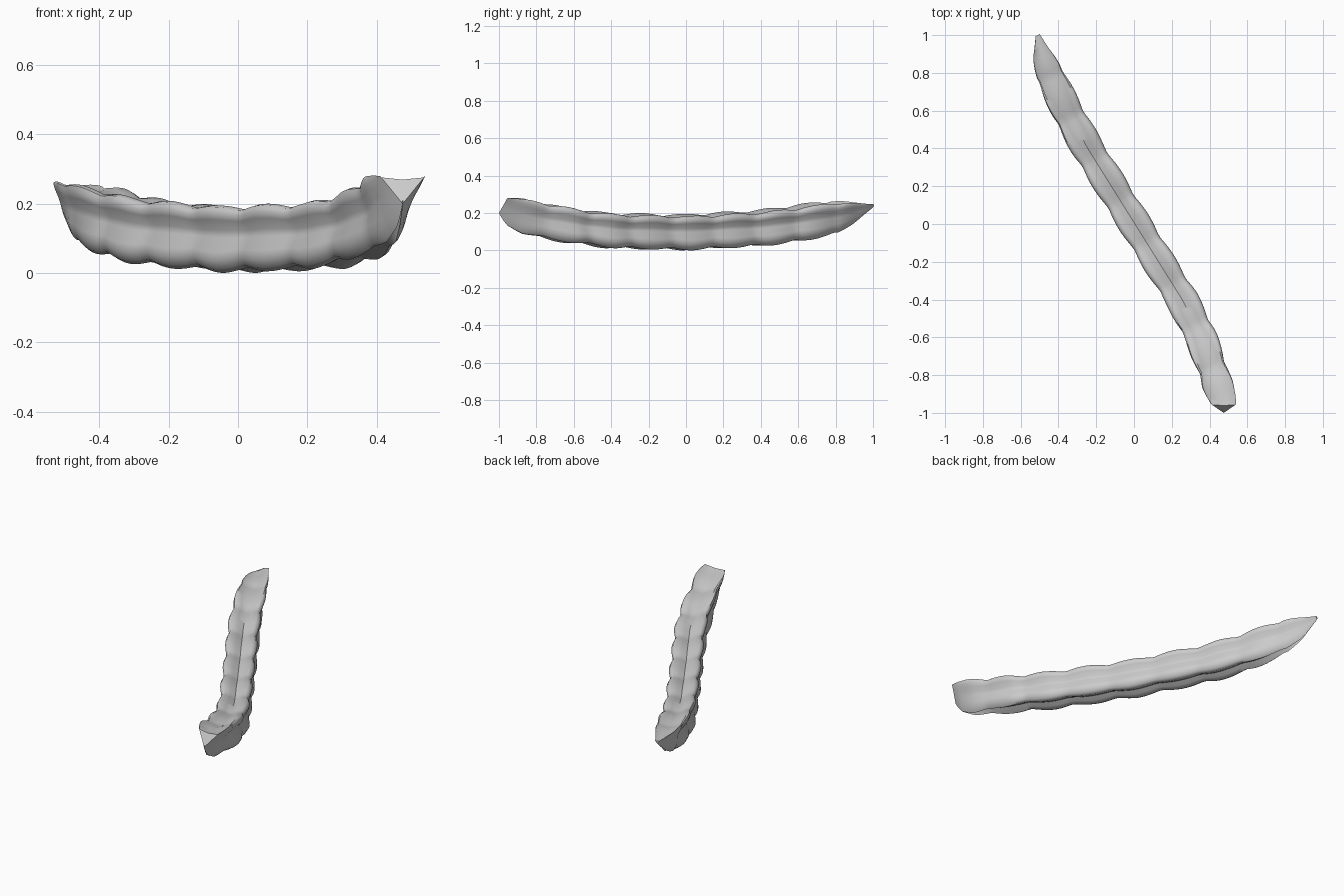
import bpy, bmesh, math
from mathutils import Vector

cube = bpy.data.objects.get("Cube")
if cube:
    bpy.data.objects.remove(cube, do_unlink=True)

# Spine stations: y, x, bottom z, top z, half width, keel lean, triangle blend
STATIONS = [
    (-0.955, 0.475, 0.20, 0.28, 0.065, 0.045, 1),
    (-0.92, 0.465, 0.14, 0.28, 0.075, 0.045, 0.95),
    (-0.85, 0.443, 0.095, 0.27, 0.083, 0.03, 0.75),
    (-0.75, 0.41, 0.065, 0.25, 0.084, 0.01, 0.4),
    (-0.6, 0.355, 0.04, 0.22, 0.084, 0, 0.12),
    (-0.4, 0.255, 0.015, 0.195, 0.083, 0, 0),
    (0, 0.005, 0.005, 0.185, 0.083, 0, 0),
    (0.4, -0.245, 0.027, 0.208, 0.083, 0, 0),
    (0.6, -0.355, 0.052, 0.235, 0.083, 0, 0.15),
    (0.8, -0.45, 0.09, 0.26, 0.08, 0, 0.6),
    (0.9, -0.49, 0.15, 0.255, 0.05, 0, 0.85),
    (1, -0.51, 0.23, 0.247, 0.012, 0, 1),
]

# Half of the four-winged section, bottom groove to top groove: width, height
HALF = [(0, 0.12), (0.3, 0.05), (0.6, 0), (0.82, 0.05), (0.97, 0.18), (0.96, 0.31),
        (0.72, 0.52), (0.7, 0.63), (0.94, 0.78), (1, 0.88), (0.9, 0.97),
        (0.7, 1), (0.35, 0.95), (0, 0.87)]
SECTION = HALF + [(-w, h) for w, h in reversed(HALF[1:-1])]
RIPPLE = 0.22


def station(y):
    for a, b in zip(STATIONS, STATIONS[1:]):
        if y <= b[0]:
            t = (y - a[0]) / (b[0] - a[0])
            return [p + (q - p) * t for p, q in zip(a, b)]
    return list(STATIONS[-1])


def ring(y):
    _, x, low, high, half, lean, tri = station(y)
    # Swellings with pinched creases, fading out at both ends
    fade = max(0, min(1, (y + 0.955) / 0.12, (1 - y) / 0.15))
    bump = abs(math.sin(math.pi * (y + 0.76) / RIPPLE)) - 0.65
    swell = 1 + 0.16 * bump * fade
    turn = math.radians(28) * min(1, (y + 0.955) / 0.2)
    side = Vector((math.cos(turn), math.sin(turn), 0))
    mid = (low + high) / 2
    points = []
    for w, h in SECTION:
        edge = math.copysign(h, w) if w else 0
        wide = w + (edge - w) * tri
        z = mid + (low + (high - low) * h - mid) * swell
        z -= 0.007 * w * h * fade
        centre = Vector((x, y - lean * (1 - h), z))
        points.append(centre + side * wide * half * swell)
    return points


# Winged pod body, lofted along the spine
bm = bmesh.new()
COUNT = 90
first, last = STATIONS[0][0], STATIONS[-1][0]
rings = [[bm.verts.new(p) for p in ring(first + (last - first) * i / COUNT)]
         for i in range(COUNT + 1)]
n = len(SECTION)
for a, b in zip(rings, rings[1:]):
    for i in range(n):
        j = (i + 1) % n
        bm.faces.new((a[i], a[j], b[j], b[i]))
bm.faces.new(rings[0])
bm.faces.new(rings[-1])
bmesh.ops.recalc_face_normals(bm, faces=bm.faces)
base = min(v.co.z for v in bm.verts)
bmesh.ops.translate(bm, verts=bm.verts, vec=(0, 0, -base))

mesh = bpy.data.meshes.new("pod_body")
bm.to_mesh(mesh)
bm.free()
pod = bpy.data.objects.new("pod_body", mesh)
bpy.context.collection.objects.link(pod)

# Plain grey skin
grey = bpy.data.materials.new("plain_grey")
grey.use_nodes = True
colour = (0.6, 0.6, 0.6, 1)
grey.diffuse_color = colour
grey.node_tree.nodes["Principled BSDF"].inputs["Base Color"].default_value = colour
mesh.materials.append(grey)

bpy.context.view_layer.objects.active = pod
pod.select_set(True)
bpy.ops.object.shade_smooth_by_angle(angle=math.radians(50))
